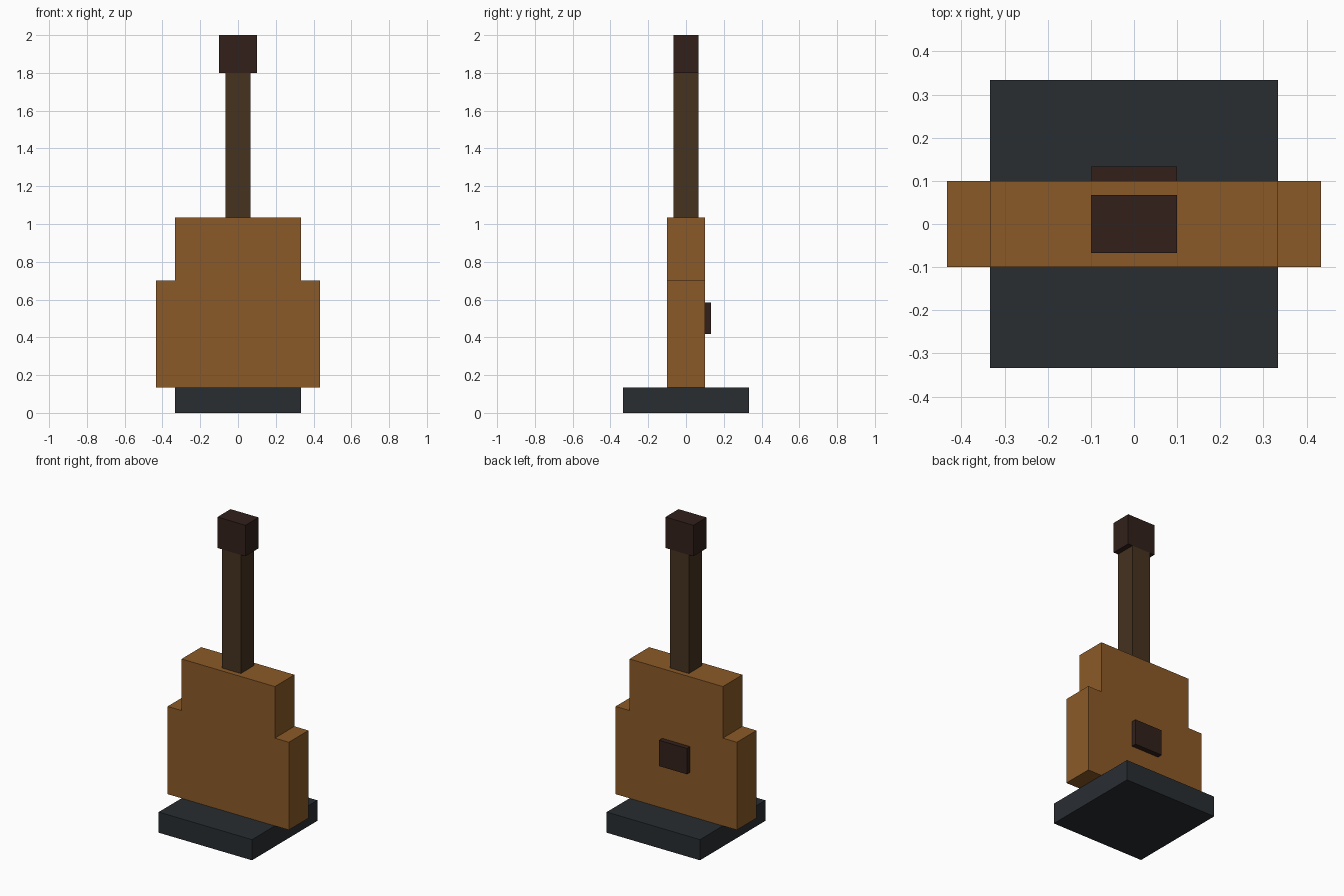
import bpy
import bmesh

if "Cube" in bpy.data.objects:
    bpy.data.objects.remove(bpy.data.objects["Cube"])


def material(name, rgb):
    # sRGB bytes to linear colour
    lin = [((c / 255 + 0.055) / 1.055) ** 2.4 for c in rgb]
    mat = bpy.data.materials.new(name)
    mat.diffuse_color = (*lin, 1)
    mat.use_nodes = True
    mat.node_tree.nodes["Principled BSDF"].inputs["Base Color"].default_value = mat.diffuse_color
    return mat


def prism(name, profile, y0, y1, mat):
    """Extrude an x-z outline from y0 to y1."""
    bm = bmesh.new()
    face = bm.faces.new([bm.verts.new((x, y0, z)) for x, z in profile])
    ext = bmesh.ops.extrude_face_region(bm, geom=[face])["geom"]
    verts = [v for v in ext if isinstance(v, bmesh.types.BMVert)]
    bmesh.ops.translate(bm, verts=verts, vec=(0, y1 - y0, 0))
    # keep the starting cap so the solid is closed
    if not face.is_valid:
        bm.faces.new([v for v in bm.verts if v not in verts])
    bmesh.ops.recalc_face_normals(bm, faces=bm.faces)
    mesh = bpy.data.meshes.new(name)
    bm.to_mesh(mesh)
    bm.free()
    mesh.materials.append(mat)
    obj = bpy.data.objects.new(name, mesh)
    bpy.context.collection.objects.link(obj)
    return obj


def mirrored(half):
    """Complete a right-hand outline (bottom to top) across x = 0."""
    return half + [(-x, z) for x, z in reversed(half)]


def box(name, half_x, y0, y1, z0, z1, mat):
    return prism(name, mirrored([(half_x, z0), (half_x, z1)]), y0, y1, mat)


wood = material("body_wood", (139, 90, 40))
neck_wood = material("neck_wood", (70, 50, 31))
dark_wood = material("dark_wood", (50, 32, 26))
slate = material("stand_slate", (41, 45, 49))

# Stand
box("stand_base", 0.3333, -0.3333, 0.3333, 0, 0.1333, slate)

# Stepped guitar body
body = mirrored([(0.4333, 0.1333), (0.4333, 0.70), (0.3333, 0.70), (0.3333, 1.0333)])
prism("guitar_body", body, -0.10, 0.10, wood)

# Neck and headstock
box("neck", 0.0667, -0.0667, 0.0667, 1.0333, 1.80, neck_wood)
box("headstock", 0.10, -0.0667, 0.0667, 1.80, 2.0, dark_wood)

# Raised plate on the +y face of the body
box("bridge_plate", 0.10, 0.10, 0.1333, 0.4167, 0.5833, dark_wood)
